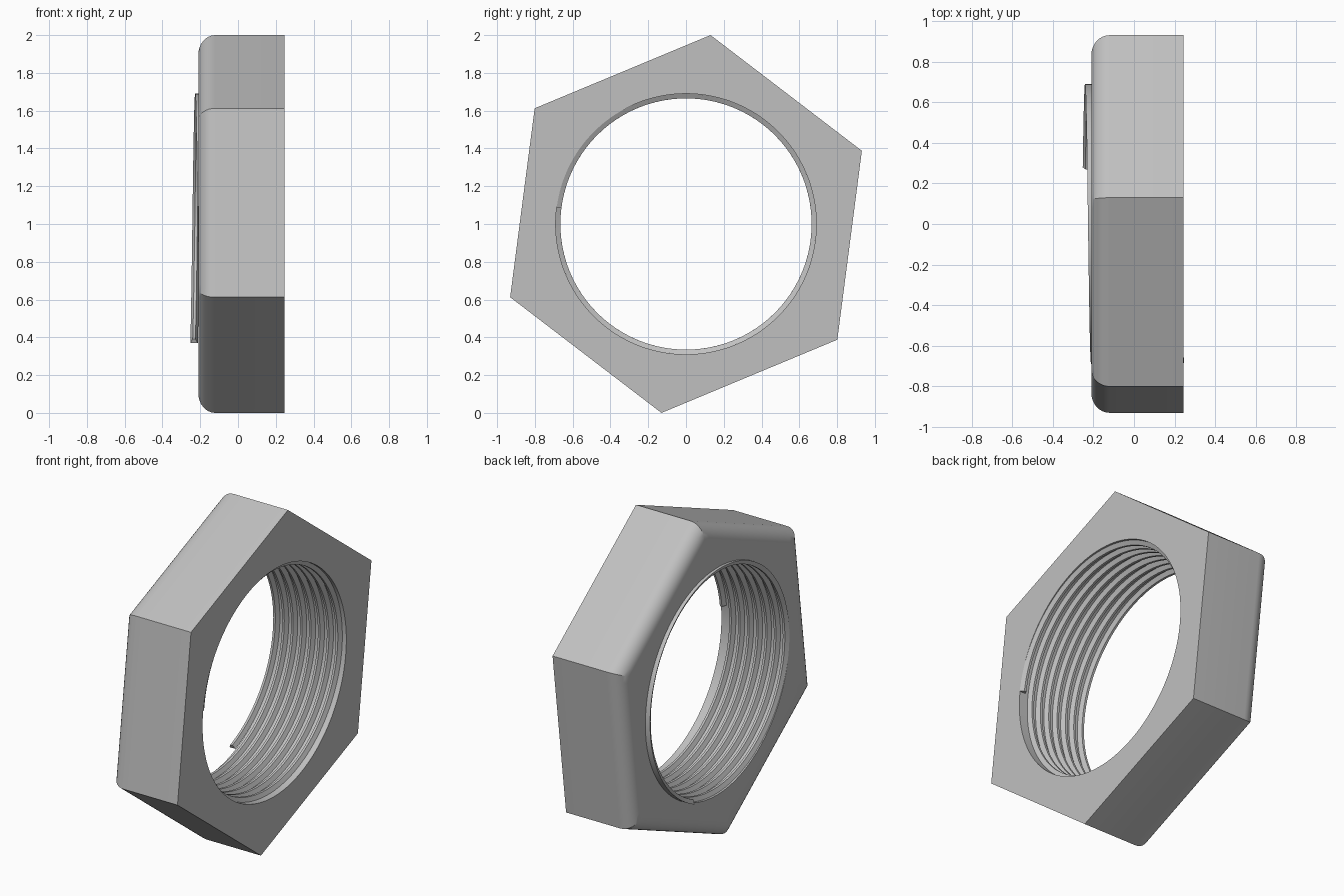
import bpy
import bmesh
from math import sin, cos, pi, radians, degrees

if "Cube" in bpy.data.objects:
    bpy.data.objects.remove(bpy.data.objects["Cube"])

# Main dimensions, with the axis of the nut along x
BACK, FRONT = -0.21, 0.245
CORNER_RADIUS, CORNER_ANGLE = 1.0085, radians(82.6)
FILLET = 0.09
BORE, CREST = 0.69, 0.665
SEGMENTS = 144
START_ANGLE, TURNS, PITCH = radians(172.6), 7.663, 0.06
THREAD_START = 0.227

steel = bpy.data.materials.new("grey steel")
steel.use_nodes = True
colour = (0.53, 0.53, 0.53, 1)
steel.diffuse_color = colour
steel.node_tree.nodes["Principled BSDF"].inputs["Base Color"].default_value = colour


def point(x, radius, angle):
    return (x, radius * cos(angle), 1 + radius * sin(angle))


def hexagon_ring(x, apothem):
    ring = []
    for i in range(SEGMENTS):
        turn = 2 * pi * i / SEGMENTS
        off_flat = turn % (pi / 3) - pi / 6
        if i % (SEGMENTS // 6) == 0:
            off_flat = pi / 6
        ring.append(point(x, apothem / cos(off_flat), CORNER_ANGLE + turn))
    return ring


def round_ring(x, radius):
    return [point(x, radius, CORNER_ANGLE + 2 * pi * i / SEGMENTS)
            for i in range(SEGMENTS)]


def loft(name, rings, close_ends):
    """Skin a list of closed rings, capped at the ends or joined in a loop."""
    bm = bmesh.new()
    rows = [[bm.verts.new(p) for p in ring] for ring in rings]
    pairs = list(zip(rows, rows[1:]))
    if close_ends:
        bm.faces.new(rows[0])
        bm.faces.new(rows[-1])
    else:
        pairs.append((rows[-1], rows[0]))
    for a, b in pairs:
        for i in range(len(a)):
            j = (i + 1) % len(a)
            bm.faces.new((a[i], a[j], b[j], b[i]))
    bmesh.ops.recalc_face_normals(bm, faces=bm.faces)
    mesh = bpy.data.meshes.new(name)
    bm.to_mesh(mesh)
    bm.free()
    mesh.materials.append(steel)
    obj = bpy.data.objects.new(name, mesh)
    bpy.context.collection.objects.link(obj)
    bpy.ops.object.select_all(action="DESELECT")
    obj.select_set(True)
    bpy.context.view_layer.objects.active = obj
    bpy.ops.object.shade_smooth_by_angle(angle=radians(25))
    return obj


# Hexagonal body with one rounded rim and a plain bore
apothem = CORNER_RADIUS * cos(pi / 6)
rings = [round_ring(FRONT, BORE), hexagon_ring(FRONT, apothem)]
for k in range(9):
    a = pi / 2 * k / 8
    rings.append(hexagon_ring(BACK + FILLET * (1 - sin(a)),
                              apothem - FILLET * (1 - cos(a))))
rings.append(round_ring(BACK, BORE))
loft("nut_body", rings, False)

# Helical thread ridge, running out slightly past the rounded side
section = [(-0.02, BORE), (-0.007, CREST), (0.007, CREST), (0.02, BORE)]
steps = int(TURNS * SEGMENTS)
thread = []
for i in range(steps + 1):
    turns = TURNS * i / steps
    angle = START_ANGLE - 2 * pi * turns
    thread.append([point(THREAD_START - PITCH * turns + dx, r, angle)
                   for dx, r in section])
loft("inner_thread", thread, True)
